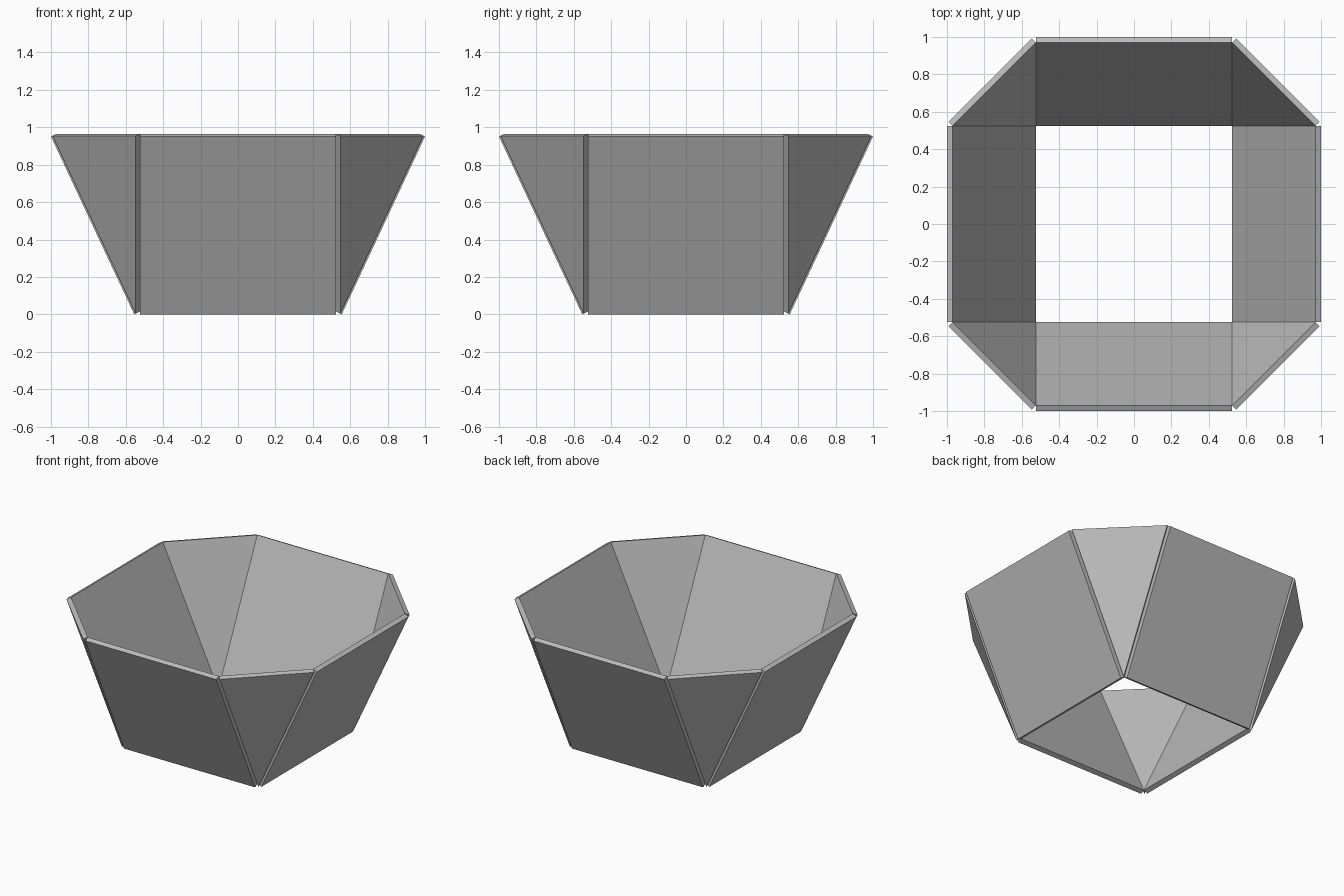
import bpy
from math import pi
from mathutils import Matrix

cube = bpy.data.objects.get("Cube")
if cube:
    bpy.data.objects.remove(cube, do_unlink=True)

GREY = (0.5, 0.5, 0.5, 1.0)
grey = bpy.data.materials.new("plain grey")
grey.use_nodes = True
grey.diffuse_color = GREY
grey.node_tree.nodes["Principled BSDF"].inputs["Base Color"].default_value = GREY

BASE, RIM = 0.525, 0.97          # inner half widths at the bottom and the rim
LOW, HIGH = 0.014, 0.965         # inner heights
THICK = 0.033


def add_plate(name, points, turn):
    """Flat plate through the points, thickened outward, turned about z."""
    mesh = bpy.data.meshes.new(name)
    mesh.from_pydata(points, [], [range(len(points))])
    mesh.transform(Matrix.Rotation(turn, 4, 'Z'))
    mesh.materials.append(grey)
    plate = bpy.data.objects.new(name, mesh)
    bpy.context.collection.objects.link(plate)
    solid = plate.modifiers.new("thickness", 'SOLIDIFY')
    solid.thickness = THICK
    solid.offset = 1.0


# Square side panel leaning outward
panel = [(-BASE, -BASE, LOW), (BASE, -BASE, LOW),
         (BASE, -RIM, HIGH), (-BASE, -RIM, HIGH)]
# Triangular corner panel, point down
corner = [(BASE, -BASE, LOW), (RIM, -BASE, HIGH), (BASE, -RIM, HIGH)]

sides = ("front", "left", "back", "right")
corners = ("front_left", "back_left", "back_right", "front_right")
for i in range(4):
    add_plate(sides[i] + "_panel", panel, i * pi / 2)
    add_plate(corners[i] + "_corner_panel", corner, i * pi / 2)
